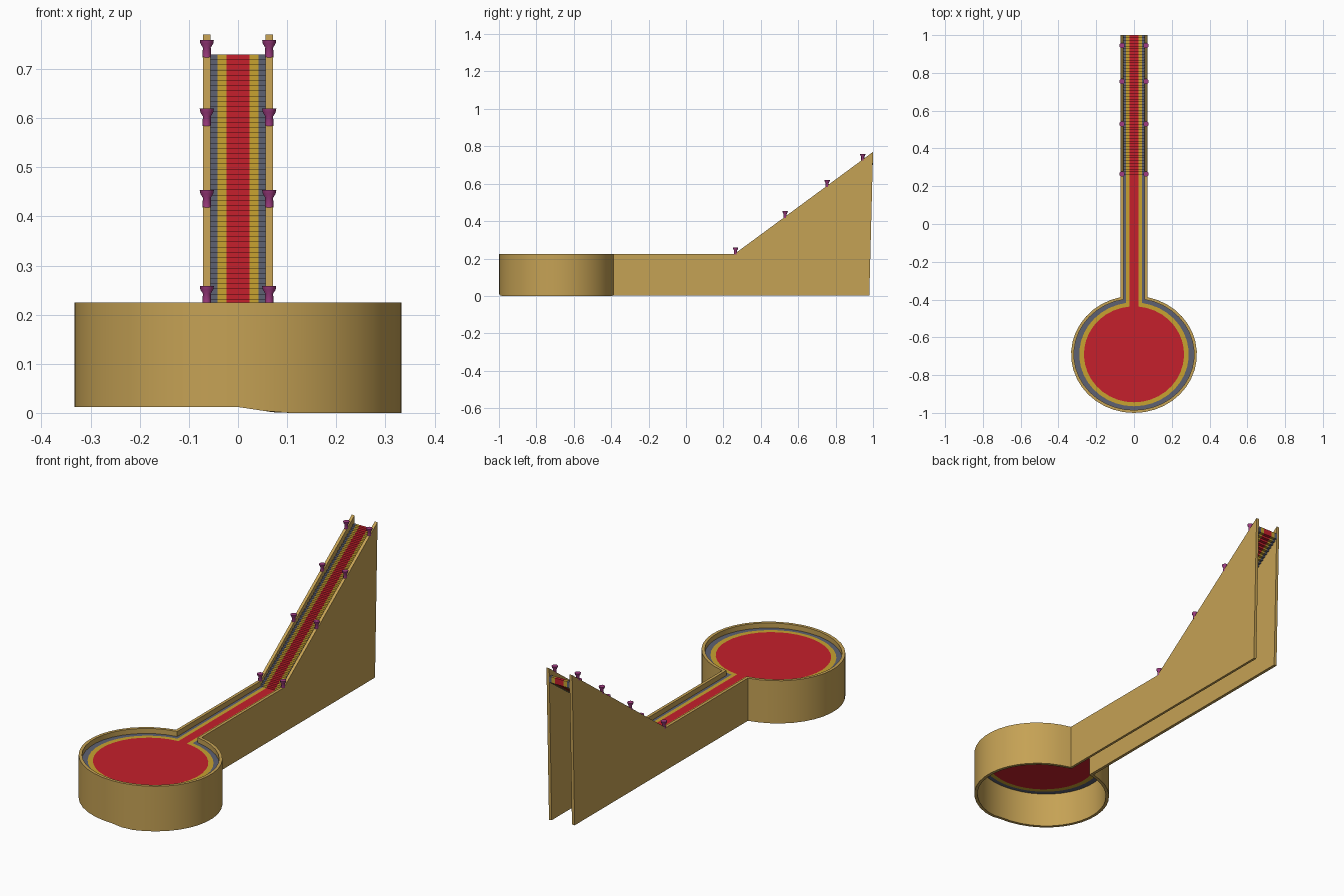
import bpy, bmesh, math

if "Cube" in bpy.data.objects:
    bpy.data.objects.remove(bpy.data.objects["Cube"])

CY = -0.69           # centre of the round bowl
BEND = 0.26          # where the ramp begins
FLOOR, RIM = 0.20, 0.225


def material(name, rgb):
    m = bpy.data.materials.new(name)
    m.diffuse_color = (*rgb, 1)
    m.use_nodes = True
    m.node_tree.nodes["Principled BSDF"].inputs["Base Color"].default_value = m.diffuse_color
    return m


TAN = material("tan", (0.56, 0.36, 0.09))
GOLD = material("gold", (0.58, 0.36, 0.03))
GREY = material("slate", (0.11, 0.12, 0.17))
RED = material("red", (0.56, 0.014, 0.025))
PURPLE = material("purple", (0.35, 0.045, 0.22))


def make(name, verts, faces, mat, smooth=False):
    me = bpy.data.meshes.new(name)
    me.from_pydata(verts, [], faces)
    bm = bmesh.new()
    bm.from_mesh(me)
    bmesh.ops.recalc_face_normals(bm, faces=bm.faces)
    bm.to_mesh(me)
    bm.free()
    me.materials.append(mat)
    ob = bpy.data.objects.new(name, me)
    bpy.context.collection.objects.link(ob)
    if smooth:
        bpy.ops.object.select_all(action='DESELECT')
        ob.select_set(True)
        bpy.context.view_layer.objects.active = ob
        bpy.ops.object.shade_smooth_by_angle(angle=math.radians(35))
    return ob


def keyhole(w, rx, ry, ends, n=36):
    """Plan outline: straight lane of half width w joined to an ellipse."""
    t0 = math.asin(w / rx)
    arc = []
    for i in range(n + 1):
        t = t0 + (2 * math.pi - 2 * t0) * i / n
        arc.append((rx * math.sin(t), CY + ry * math.cos(t)))
    return [(w, y) for y in ends] + arc + [(-w, y) for y in reversed(ends)]


def wall_top(y):
    return RIM + max(0, y - BEND) / (1 - BEND) * (0.77 - RIM)


def wall_bottom(x):
    return 0.012 * min(1, max(0, (0.08 - x) / 0.08))


# Outer wall around bowl, lane and ramp
outer = keyhole(0.071, 0.333, 0.31, [1.0, BEND])
inner = keyhole(0.056, 0.318, 0.295, [1.0, BEND])
verts, faces = [], []
for (ox, oy), (ix, iy) in zip(outer, inner):
    lean = 0.02 if oy > 0.9 else 0
    verts += [(ox, oy, wall_top(oy)), (ix, iy, wall_top(iy)),
              (ix, iy - lean, wall_bottom(ix)), (ox, oy - lean, wall_bottom(ox))]
for i in range(len(outer) - 1):
    a, b = 4 * i, 4 * i + 4
    faces += [(a + k, a + (k + 1) % 4, b + (k + 1) % 4, b + k) for k in range(4)]
last = 4 * (len(outer) - 1)
faces += [(0, 1, 2, 3), (last, last + 1, last + 2, last + 3)]
make("outer_wall", verts, faces, TAN, True)


# Flat floor: nested keyhole bands
def floor_band(name, a, b, mat):
    n = len(a)
    vs = [(x, y, FLOOR) for x, y in a + b]
    fs = [(i, i + 1, n + i + 1, n + i) for i in range(n - 1)]
    thicken(make(name, vs, fs, mat))


def thicken(ob):
    me = ob.data
    if sum(p.normal.z for p in me.polygons) < 0:
        me.flip_normals()
    s = ob.modifiers.new("thickness", 'SOLIDIFY')
    s.thickness, s.offset = 0.012, -1


k_gold = keyhole(0.042, 0.29, 0.275, [BEND])
k_red = keyhole(0.023, 0.265, 0.254, [BEND])
floor_band("floor_slate_band", inner[1:-1], k_gold, GREY)
floor_band("floor_gold_band", k_gold, k_red, GOLD)
thicken(make("floor_red_centre", [(x, y, FLOOR) for x, y in k_red],
             [tuple(range(len(k_red)))], RED))

# Stepped ramp: one sawtooth profile extruded for each colour stripe
STEPS = 50
run, rise = (1 - BEND) / STEPS, (0.73 - FLOOR) / STEPS


def stair_stripe(name, x0, x1, mat):
    vs, fs = [], []
    for i in range(STEPS):
        y, z = BEND + i * run, FLOOR + i * rise
        for yy, zz in ((y, z), (y, z + rise), (y + run, z + rise)):
            if zz == z and i:
                continue
            for dz in (0, -0.03):
                vs += [(x0, yy, zz + dz), (x1, yy, zz + dz)]
    n = len(vs) // 4
    for i in range(n - 1):
        a, b = 4 * i, 4 * i + 4
        fs += [(a, a + 1, b + 1, b), (a + 2, b + 2, b + 3, a + 3),
               (a, b, b + 2, a + 2), (a + 1, a + 3, b + 3, b + 1)]
    e = 4 * (n - 1)
    fs += [(0, 2, 3, 1), (e, e + 1, e + 3, e + 2)]
    make(name, vs, fs, mat)


stair_stripe("stairs_red", -0.023, 0.023, RED)
for side, s in (("right", 1), ("left", -1)):
    stair_stripe("stairs_gold_" + side, s * 0.023, s * 0.042, GOLD)
    stair_stripe("stairs_slate_" + side, s * 0.042, s * 0.056, GREY)

# Small flared lamps along the ramp walls
PROFILE = [(0.009, -0.006), (0.008, 0.014), (0.013, 0.022), (0.0145, 0.03)]
SIDES = 12
for side, s in (("right", 1), ("left", -1)):
    for j, y in enumerate((0.265, 0.53, 0.755, 0.945)):
        vs = [(s * 0.0635 + r * math.cos(2 * math.pi * k / SIDES),
               y + r * math.sin(2 * math.pi * k / SIDES), wall_top(y) + z)
              for r, z in PROFILE for k in range(SIDES)]
        fs = [(q * SIDES + k, q * SIDES + (k + 1) % SIDES,
               (q + 1) * SIDES + (k + 1) % SIDES, (q + 1) * SIDES + k)
              for q in range(len(PROFILE) - 1) for k in range(SIDES)]
        fs += [tuple(range(SIDES)), tuple(range(3 * SIDES, 4 * SIDES))]
        make(f"lamp_{side}_{j + 1}", vs, fs, PURPLE, True)
